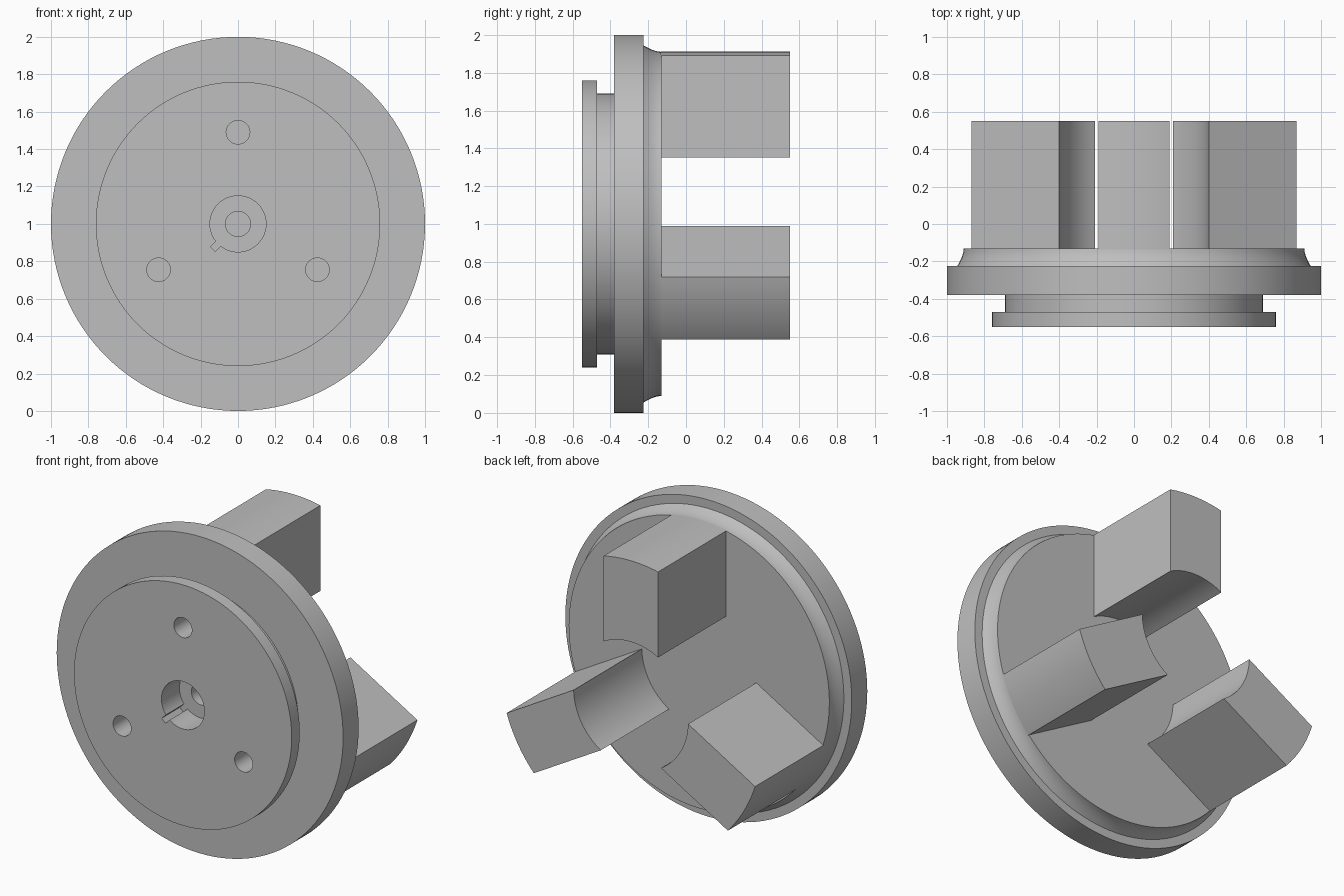
import bpy, bmesh, math
from mathutils import Matrix, Vector

if "Cube" in bpy.data.objects:
    bpy.data.objects.remove(bpy.data.objects["Cube"])

grey = bpy.data.materials.new("plain grey")
grey.diffuse_color = (0.52, 0.52, 0.52, 1)
grey.use_nodes = True
grey.node_tree.nodes["Principled BSDF"].inputs["Base Color"].default_value = grey.diffuse_color
N = 128


def make(name, bm):
    bmesh.ops.recalc_face_normals(bm, faces=bm.faces)
    me = bpy.data.meshes.new(name)
    bm.to_mesh(me)
    bm.free()
    ob = bpy.data.objects.new(name, me)
    bpy.context.collection.objects.link(ob)
    me.materials.append(grey)
    return ob


def activate(ob):
    bpy.ops.object.select_all(action='DESELECT')
    ob.select_set(True)
    bpy.context.view_layer.objects.active = ob


def smooth(ob):
    activate(ob)
    bpy.ops.object.shade_smooth_by_angle(angle=math.radians(30))


def prism(name, pts, y0, y1):
    """Extrude an x/z outline (relative to the axis at z = 1) along y."""
    bm = bmesh.new()
    f = bm.faces.new([bm.verts.new((x, y0, z + 1)) for x, z in pts])
    r = bmesh.ops.extrude_face_region(bm, geom=[f])
    bmesh.ops.translate(bm, vec=(0, y1 - y0, 0),
                        verts=[v for v in r["geom"] if isinstance(v, bmesh.types.BMVert)])
    return make(name, bm)


def circle(r, cx=0, cz=0, n=48):
    return [(cx + r * math.cos(2 * math.pi * i / n), cz + r * math.sin(2 * math.pi * i / n))
            for i in range(n)]


def turn(pts, a):
    c, s = math.cos(a), math.sin(a)
    return [(x * c - z * s, x * s + z * c) for x, z in pts]


# Turned body: front flange, neck, main disc, curved shoulder
prof = [(0, -0.55), (0.76, -0.55), (0.76, -0.47), (0.69, -0.47), (0.69, -0.38),
        (1, -0.38), (1, -0.225), (0.945, -0.225)]
prof += [(0.91 + 0.035 * (1 - t) ** 1.7, -0.225 + 0.095 * t) for t in (0.2, 0.4, 0.6, 0.8, 1)]
prof += [(0, -0.13)]
bm = bmesh.new()
vs = [bm.verts.new((r, y, 1)) for r, y in prof]
es = [bm.edges.new(p) for p in zip(vs, vs[1:])]
bmesh.ops.spin(bm, geom=vs + es, cent=(0, 0, 1), axis=(0, 1, 0), angle=2 * math.pi, steps=N)
bmesh.ops.remove_doubles(bm, verts=bm.verts, dist=1e-4)
body = make("coupling_body", bm)

# Keyed centre bore, pilot hole and three blind bolt holes
key = turn([(0, -0.018), (0.19, -0.018), (0.19, 0.018), (0, 0.018)], math.radians(225))
cutters = [prism("bore_cutter", circle(0.15), -0.6, -0.375 + 0.005),
           prism("keyway_cutter", key, -0.6, -0.37),
           prism("pilot_cutter", circle(0.067), -0.6, -0.2)]
for i in range(3):
    a = math.pi / 2 + i * 2 * math.pi / 3
    cutters.append(prism("bolt_hole_cutter",
                         circle(0.063, 0.49 * math.cos(a), 0.49 * math.sin(a)), -0.6, -0.16))
for c in cutters:
    m = body.modifiers.new("cut", 'BOOLEAN')
    m.operation, m.solver, m.object = 'DIFFERENCE', 'EXACT', c
    activate(body)
    bpy.ops.object.modifier_apply(modifier=m.name)
    bpy.data.objects.remove(c)
smooth(body)

# Three driving jaws with arc inner and outer faces
W, RI, RO, S = 0.19, 0.40, 0.912, 16
xs = [-W + 2 * W * i / S for i in range(S + 1)]
jaw = [(x, math.sqrt(RI * RI - x * x)) for x in xs]
jaw += [(x, math.sqrt(RO * RO - x * x)) for x in reversed(xs)]
for i in range(3):
    smooth(prism("jaw_%d" % (i + 1), turn(jaw, i * 2 * math.pi / 3), -0.135, 0.55))
